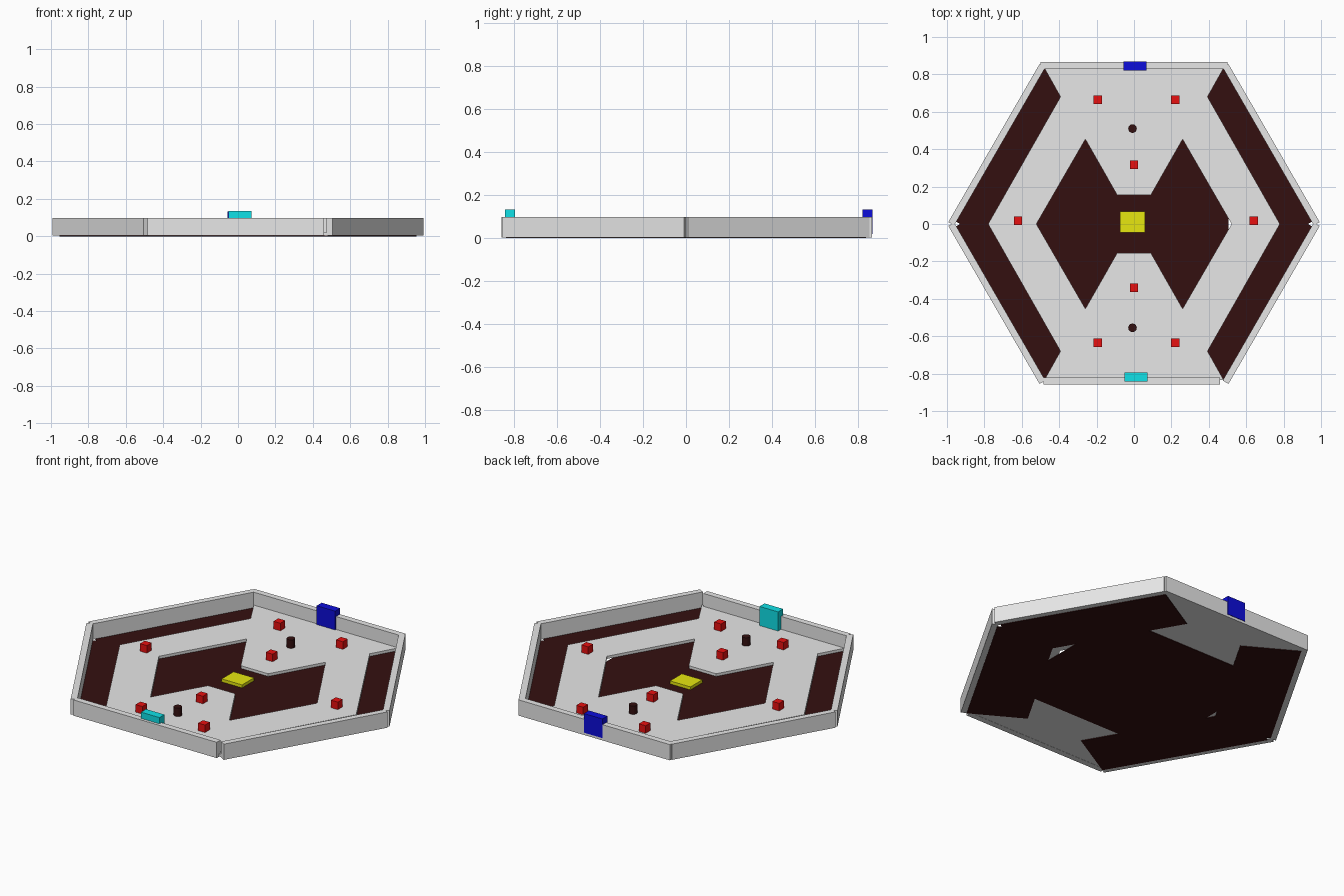
import bpy
import bmesh
from math import radians, cos, sin
from mathutils import Matrix

cube = bpy.data.objects.get("Cube")
if cube:
    bpy.data.objects.remove(cube, do_unlink=True)


def material(name, r, g, b):
    m = bpy.data.materials.new(name)
    m.use_nodes = True
    m.diffuse_color = (r, g, b, 1)
    node = next(n for n in m.node_tree.nodes if n.type == 'BSDF_PRINCIPLED')
    node.inputs["Base Color"].default_value = (r, g, b, 1)
    return m


GRAY = material("light gray", 0.8, 0.8, 0.8)
DARK = material("dark maroon", 0.034, 0.005, 0.005)
RED = material("red", 0.8, 0.005, 0.005)
YELLOW = material("yellow", 0.8, 0.8, 0.005)
BLUE = material("blue", 0.004, 0.004, 0.7)
CYAN = material("cyan", 0.005, 0.75, 0.8)


def finish(name, bm, mat):
    bmesh.ops.recalc_face_normals(bm, faces=bm.faces)
    me = bpy.data.meshes.new(name)
    bm.to_mesh(me)
    bm.free()
    me.materials.append(mat)
    ob = bpy.data.objects.new(name, me)
    bpy.context.collection.objects.link(ob)
    return ob


def box(name, mat, x, y, size_x, size_y, z0, z1, turn=0):
    bm = bmesh.new()
    place = (Matrix.Translation((x, y, (z0 + z1) / 2))
             @ Matrix.Rotation(radians(turn), 4, 'Z')
             @ Matrix.Diagonal((size_x, size_y, z1 - z0, 1)))
    bmesh.ops.create_cube(bm, size=1, matrix=place)
    return finish(name, bm, mat)


def plate(name, mat, outline, z0, z1):
    bm = bmesh.new()
    face = bm.faces.new([bm.verts.new((x, y, z0)) for x, y in outline])
    up = bmesh.ops.extrude_face_region(bm, geom=[face])
    verts = [v for v in up["geom"] if isinstance(v, bmesh.types.BMVert)]
    bmesh.ops.translate(bm, verts=verts, vec=(0, 0, z1 - z0))
    return finish(name, bm, mat)


FLOOR = 0.02
WALL_TOP = 0.097

# Dark underlay: a central panel and four slanted side strips
box("underlay_center", DARK, -0.02, 0, 1.05, 0.96, 0, 0.004)
for i, turn in enumerate((30, 150, 210, 330)):
    a = radians(turn)
    reach, slide = 0.665, 0.01 if turn in (30, 210) else -0.01
    box(f"underlay_strip_{i + 1}", DARK,
        reach * cos(a) - slide * sin(a), reach * sin(a) + slide * cos(a),
        0.335, 0.95, 0, 0.004, turn)

# Raised gray floor: half outline mirrored front to back, leaving the cutouts
right_half = [(0.09, 0.155), (0.26, 0.453), (0.522, 0), (0.78, 0),
              (0.393, 0.68), (0.48, 0.835)]
left_half = [(-x, y) for x, y in reversed(right_half)]
for side, sign in (("back", 1), ("front", -1)):
    plate(f"floor_{side}", GRAY,
          [(x, sign * y) for x, y in right_half + left_half], 0.004, FLOOR)

# Perimeter walls
for i, turn in enumerate((30, 150, 210, 330)):
    a = radians(turn)
    box(f"side_wall_{i + 1}", GRAY, 0.847 * cos(a), 0.847 * sin(a),
        0.036, 0.975, 0.003, WALL_TOP, turn)
box("back_wall", GRAY, 0, 0.848, 1.0, 0.036, 0.003, WALL_TOP)
box("front_wall", GRAY, -0.012, -0.84, 0.945, 0.036, 0.003, WALL_TOP)

# Goal blocks on the end walls
box("back_goal", BLUE, 0.005, 0.845, 0.122, 0.047, 0.018, 0.132)
box("front_goal", CYAN, 0.01, -0.818, 0.122, 0.047, 0.018, 0.134)

# Center pad
box("center_pad", YELLOW, -0.008, 0.01, 0.135, 0.112, 0.004, 0.022)

# Red cubes
spots = [(x, y) for x in (-0.193, 0.22) for y in (0.665, -0.635)]
spots += [(0, 0.317), (0, -0.34), (-0.62, 0.017), (0.64, 0.017)]
for i, (x, y) in enumerate(spots):
    box(f"red_cube_{i + 1}", RED, x, y, 0.045, 0.045, FLOOR, FLOOR + 0.045)

# Dark posts
for side, y in (("back", 0.51), ("front", -0.555)):
    bm = bmesh.new()
    bmesh.ops.create_cone(bm, cap_ends=True, segments=16, radius1=0.023,
                          radius2=0.023, depth=0.05,
                          matrix=Matrix.Translation((-0.008, y, FLOOR + 0.025)))
    finish(f"post_{side}", bm, DARK)
